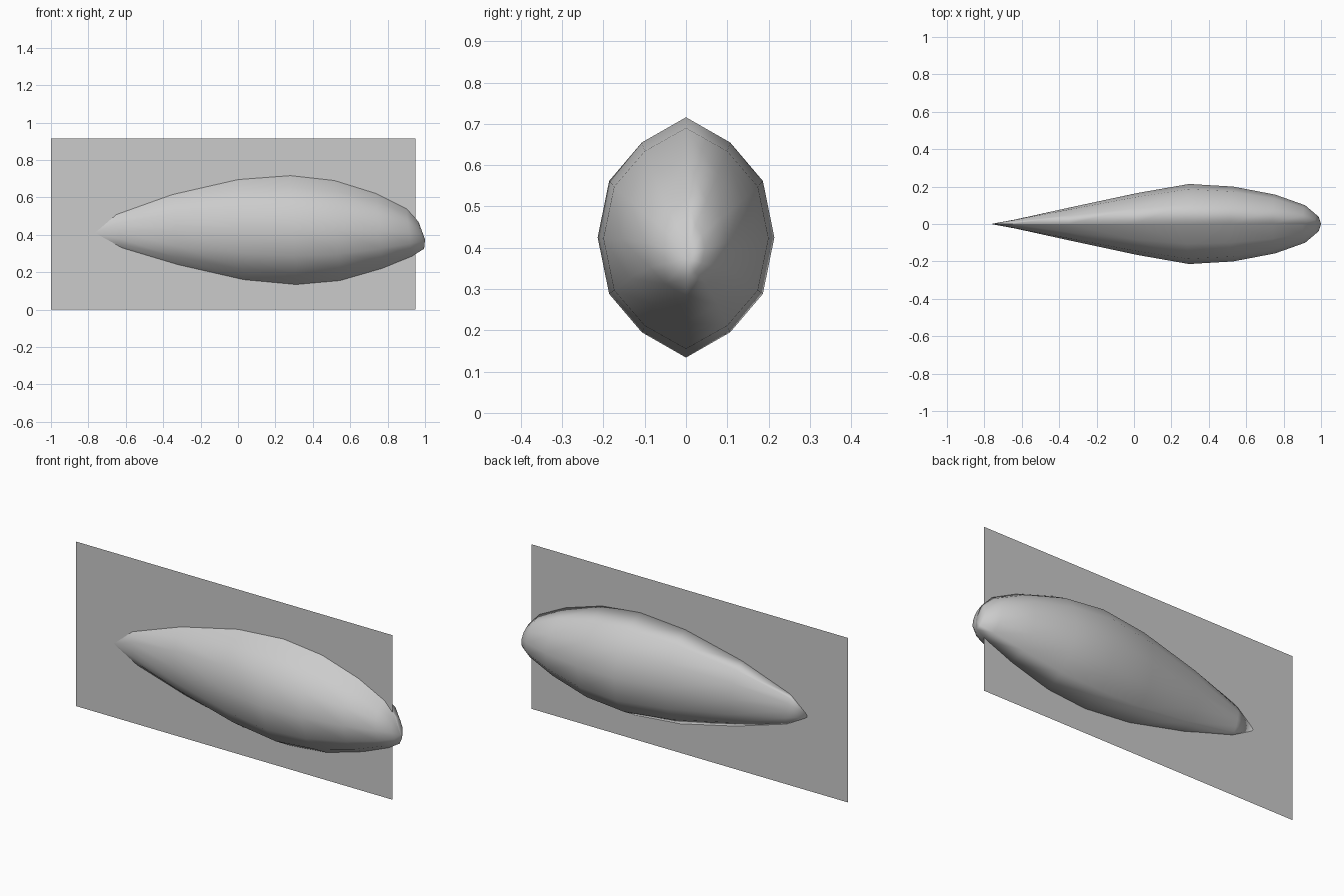
import bpy
import bmesh

cube = bpy.data.objects.get("Cube")
if cube:
    bpy.data.objects.remove(cube, do_unlink=True)

grey = bpy.data.materials.new("light_grey")
grey.use_nodes = True
grey.diffuse_color = (0.6, 0.6, 0.6, 1)
grey.node_tree.nodes["Principled BSDF"].inputs["Base Color"].default_value = (0.6, 0.6, 0.6, 1)

# Half cross-section from top ridge to bottom ridge: (width, height) factors
SECTION = [(0, 1), (.5, .79), (.87, .47), (1, 0), (.87, -.47), (.5, -.79), (0, -1)]
LEAN = 0.03  # bottom of each ring sits slightly further forward

# Rings: (x at top, top z, bottom z, half width); ends: (x, z)
OUTER = [(-.65, .508, .33, .024), (-.35, .615, .24, .09), (0, .695, .16, .165),
         (.28, .716, .134, .214), (.515, .69, .155, .2), (.74, .62, .22, .157),
         (.9, .54, .285, .1), (.965, .47, .325, .045)]
OUTER_ENDS = (-.765, .41), (1, .375)
INNER = [(-.51, .5, .345, .034), (-.265, .6, .26, .085), (.035, .675, .185, .15),
         (.28, .69, .16, .192), (.5, .668, .18, .18), (.72, .6, .237, .14),
         (.875, .525, .302, .082), (.93, .46, .337, .035)]
INNER_ENDS = (-.595, .413), (.965, .375)


def add_wall(bm, rings, ends):
    """Loft one wall of the half body; return its open outline."""
    tail, nose = (bm.verts.new((x, 0, z)) for x, z in ends)
    loops = []
    for x, top, bottom, half in rings:
        mid, rise = (top + bottom) / 2, (top - bottom) / 2
        loops.append([bm.verts.new((x + LEAN * (1 - h) / 2, w * half, mid + h * rise))
                      for w, h in SECTION])
    for i in range(len(SECTION) - 1):
        bm.faces.new((tail, loops[0][i], loops[0][i + 1]))
        bm.faces.new((nose, loops[-1][i + 1], loops[-1][i]))
        for a, b in zip(loops, loops[1:]):
            bm.faces.new((a[i], b[i], b[i + 1], a[i + 1]))
    return [tail] + [l[0] for l in loops] + [nose] + [l[-1] for l in reversed(loops)]


def finish(bm, name):
    mesh = bpy.data.meshes.new(name)
    bm.to_mesh(mesh)
    bm.free()
    mesh.materials.append(grey)
    obj = bpy.data.objects.new(name, mesh)
    bpy.context.collection.objects.link(obj)
    return obj


def half_body(name, side):
    bm = bmesh.new()
    a = add_wall(bm, OUTER, OUTER_ENDS)
    b = add_wall(bm, INNER, INNER_ENDS)
    n = len(a)
    rim = [bm.faces.new((a[i], a[(i + 1) % n], b[(i + 1) % n], b[i])) for i in range(n)]
    bmesh.ops.recalc_face_normals(bm, faces=bm.faces)
    if side < 0:
        # Mirrored half shares the other half's rim and keeps its winding
        bmesh.ops.delete(bm, geom=rim, context='FACES_ONLY')
        for v in bm.verts:
            v.co.y *= side
    for f in bm.faces:
        f.smooth = True
    finish(bm, name)


half_body("back_body_shell", 1)
half_body("front_body_shell", -1)

# Thin upright sheet along the middle, one face per side
bm = bmesh.new()
corners = [(-1, 0), (.95, 0), (.95, .915), (-1, .915)]
for y, pts in ((.002, corners), (.003, corners[::-1])):
    bm.faces.new([bm.verts.new((x, y, z)) for x, z in pts])
finish(bm, "backing_sheet")
